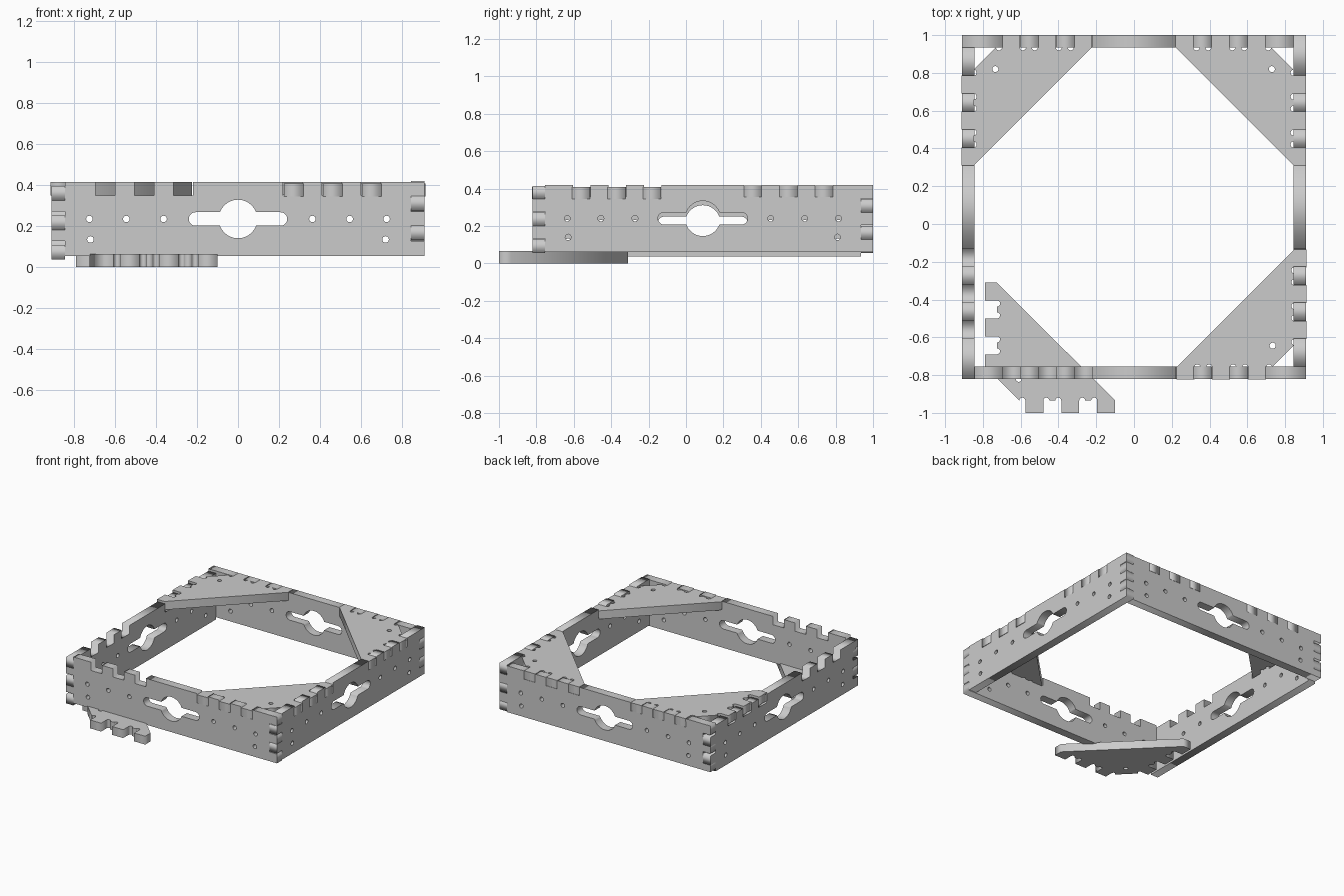
import bpy
from math import pi, sin, cos, asin
from mathutils import Matrix, Vector

if "Cube" in bpy.data.objects:
    bpy.data.objects.remove(bpy.data.objects["Cube"])

T = 0.065            # sheet thickness
H = 0.91             # half width of the frame
A = H - T            # inner face of the frame
CY = 0.09            # frame centre in y
TABS = [(0.22, 0.315), (0.41, 0.505), (0.60, 0.695)]
R = 0.016            # small hole and corner relief radius


def arc(cx, cy, r, a0, a1, n):
    return [(cx + r * cos(a0 + (a1 - a0) * i / n), cy + r * sin(a0 + (a1 - a0) * i / n))
            for i in range(n + 1)]


def circle(cx, cy, r, n=16):
    return arc(cx, cy, r, 0, 2 * pi, n)[:-1]


def sheet(name, loops, loc, rot):
    """Flat cut sheet: first loop is the outline, the others are holes."""
    cu = bpy.data.curves.new(name, 'CURVE')
    cu.dimensions = '2D'
    cu.fill_mode = 'BOTH'
    cu.extrude = T / 2
    for pts in loops:
        s = cu.splines.new('POLY')
        s.points.add(len(pts) - 1)
        for p, (x, y) in zip(s.points, pts):
            p.co = (x, y, 0, 1)
        s.use_cyclic_u = True
    ob = bpy.data.objects.new(name, cu)
    bpy.context.collection.objects.link(ob)
    ob.location, ob.rotation_euler = loc, rot
    bpy.ops.object.select_all(action='DESELECT')
    bpy.context.view_layer.objects.active = ob
    ob.select_set(True)
    bpy.ops.object.convert(target='MESH')
    return ob


def wall_loops():
    hz = 0.18
    step = 2 * hz / 5
    pts = []
    # right end: fingers in sections 0, 2, 4
    for i in range(5):
        x = H if i % 2 == 0 else A
        pts += [(x, -hz + i * step), (x, -hz + (i + 1) * step)]
    # top edge with tab slots
    slots = [(b, a) for a, b in reversed(TABS)] + [(-a, -b) for a, b in TABS]
    for x0, x1 in slots:
        pts += [(x0, hz), (x0, hz - T), (x1, hz - T), (x1, hz)]
    # left end: fingers in sections 1, 3
    for i in reversed(range(5)):
        x = -H if i % 2 else -A
        pts += [(x, -hz + (i + 1) * step), (x, -hz + i * step)]
    # central keyhole: circle with a rounded slot through it
    r, s, e = 0.094, 0.033, 0.24
    t = asin(s / r)
    key = arc(e - s, 0, s, -pi / 2, pi / 2, 10) + arc(0, 0, r, t, pi - t, 20)
    key += arc(s - e, 0, s, pi / 2, 3 * pi / 2, 10) + arc(0, 0, r, pi + t, 2 * pi - t, 20)
    holes = [circle(sx * x, z, R) for sx in (-1, 1)
             for x, z in ((0.363, 0), (0.545, 0), (0.725, 0), (0.72, -0.1))]
    return [pts, key] + holes


def plate_loops():
    edge = [(TABS[0][0], A)]
    for i, (a, b) in enumerate(TABS):
        if i:
            edge += arc(a - R, A, R, pi, 2 * pi, 8)
        edge += [(a, H), (b, H)]
        edge += arc(b + R, A, R, pi, 2 * pi, 8)
    return [edge + [(y, x) for x, y in reversed(edge)], circle(0.73, 0.73, R)]


# four interlocking side walls
for k, (name, z) in enumerate([("front_wall", 0.235), ("right_wall", 0.24),
                               ("back_wall", 0.235), ("left_wall", 0.217)]):
    p = Matrix.Rotation(k * pi / 2, 3, 'Z') @ Vector((0, -(H - T / 2), 0))
    sheet(name, wall_loops(), (p.x, p.y + CY, z), (pi / 2, 0, k * pi / 2))

# three fitted corner plates and one lying loose below the frame
for name, loc, k in [("back_right_plate", (0, CY, 0.384), 0),
                     ("back_left_plate", (-0.004, CY, 0.382), 1),
                     ("front_right_plate", (0.004, CY - 0.004, 0.376), 3),
                     ("loose_corner_plate", (0.12, -0.09, T / 2), 2)]:
    sheet(name, plate_loops(), loc, (0, 0, k * pi / 2))
